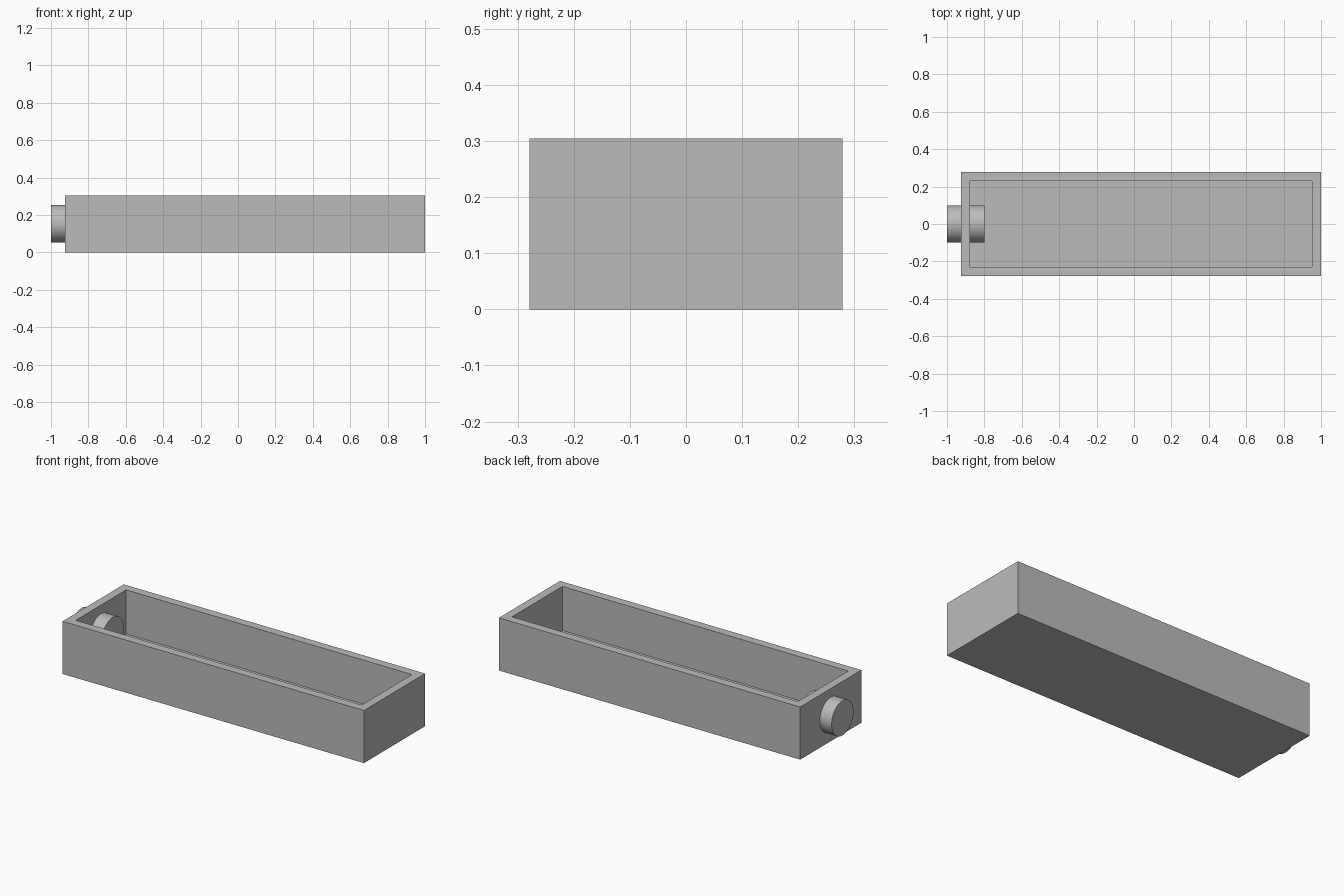
import bpy
import bmesh
import math

cube = bpy.data.objects.get("Cube")
if cube:
    bpy.data.objects.remove(cube, do_unlink=True)

# Single grey finish
grey = bpy.data.materials.new("plain grey")
grey.use_nodes = True
colour = (0.5, 0.5, 0.5, 1)
grey.diffuse_color = colour
grey.node_tree.nodes["Principled BSDF"].inputs["Base Color"].default_value = colour

LEFT, RIGHT, HALF_DEPTH, HEIGHT = -0.925, 1.0, 0.279, 0.304
WALL, FLOOR = 0.049, 0.05

# Open tray: a box whose top is inset for the rim and pushed down to the floor
bpy.ops.mesh.primitive_cube_add(size=1, location=((LEFT + RIGHT) / 2, 0, HEIGHT / 2))
tray = bpy.context.object
tray.name = "tray"
tray.scale = (RIGHT - LEFT, 2 * HALF_DEPTH, HEIGHT)
bpy.ops.object.transform_apply(location=True, rotation=True, scale=True)
tray.data.materials.append(grey)

bm = bmesh.new()
bm.from_mesh(tray.data)
bm.normal_update()
top = max(bm.faces, key=lambda f: f.calc_center_median().z)
bmesh.ops.inset_region(bm, faces=[top], thickness=WALL, use_even_offset=True)
cavity = bmesh.ops.extrude_discrete_faces(bm, faces=[top])["faces"]
bmesh.ops.translate(bm, verts=cavity[0].verts, vec=(0, 0, FLOOR - HEIGHT))
bmesh.ops.recalc_face_normals(bm, faces=bm.faces)
bm.to_mesh(tray.data)
bm.free()

# Round spigot passing through the end wall
bpy.ops.mesh.primitive_cylinder_add(
    vertices=64, radius=0.1, depth=0.2,
    location=(-0.9, 0, 0.154), rotation=(0, math.pi / 2, 0))
spigot = bpy.context.object
spigot.name = "end_spigot"
spigot.data.materials.append(grey)
bpy.ops.object.shade_smooth_by_angle(angle=math.radians(30))
